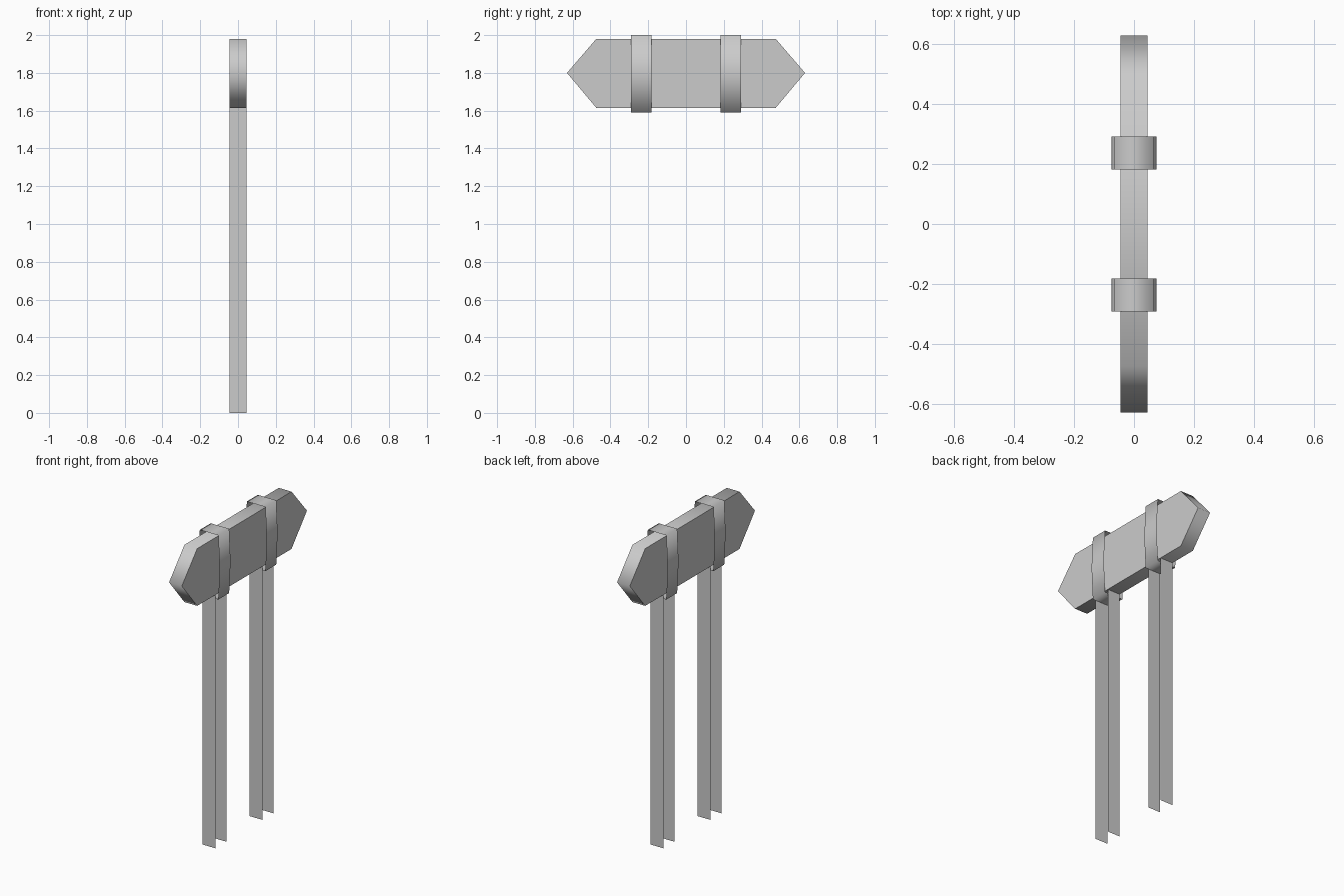
import bpy
import bmesh

if "Cube" in bpy.data.objects:
    bpy.data.objects.remove(bpy.data.objects["Cube"], do_unlink=True)

grey = bpy.data.materials.new("light_grey")
grey.use_nodes = True
grey.diffuse_color = (0.6, 0.6, 0.6, 1)
grey.node_tree.nodes["Principled BSDF"].inputs["Base Color"].default_value = (0.6, 0.6, 0.6, 1)


def finish(name, bm):
    mesh = bpy.data.meshes.new(name)
    bm.to_mesh(mesh)
    bm.free()
    mesh.materials.append(grey)
    obj = bpy.data.objects.new(name, mesh)
    bpy.context.collection.objects.link(obj)
    return obj


def loft(name, front, back, capped):
    """Smooth band between two matching outlines, with optional flat caps."""
    bm = bmesh.new()
    a = [bm.verts.new(p) for p in front]
    b = [bm.verts.new(p) for p in back]
    for i in range(len(a)):
        j = (i + 1) % len(a)
        bm.faces.new((a[i], a[j], b[j], b[i])).smooth = True
    if capped:
        for loop in (a, b):
            cap = bm.faces.new(loop)
            for edge in cap.edges:
                edge.smooth = False
    bmesh.ops.recalc_face_normals(bm, faces=bm.faces)
    return finish(name, bm)


# Board: pointed at both ends, flat sides, softly shaded rim
HALF = 0.045
outline = [(-0.63, 1.8), (-0.475, 1.615), (0.475, 1.615),
           (0.63, 1.8), (0.475, 1.98), (-0.475, 1.98)]
loft("sign_board", [(-HALF, y, z) for y, z in outline],
     [(HALF, y, z) for y, z in outline], True)

# Clamps: open sleeves around the board, slightly bowed at the sides
sleeve = [(-0.065, 1.59), (0.065, 1.59), (0.075, 1.795),
          (0.065, 2.0), (-0.065, 2.0), (-0.075, 1.795)]
NEAR, FAR = 0.182, 0.292
for side, label in ((-1, "front"), (1, "back")):
    loft(label + "_clamp", [(x, side * NEAR, z) for x, z in sleeve],
         [(x, side * FAR, z) for x, z in sleeve], False)

    # Post: two flat sheets below each clamp, with open sides
    bm = bmesh.new()
    for y, turn in ((side * NEAR, -side), (side * FAR, side)):
        corners = [(-HALF, y, 0), (HALF, y, 0), (HALF, y, 1.615), (-HALF, y, 1.615)]
        if turn > 0:
            corners.reverse()
        bm.faces.new([bm.verts.new(c) for c in corners])
    finish(label + "_post", bm)
